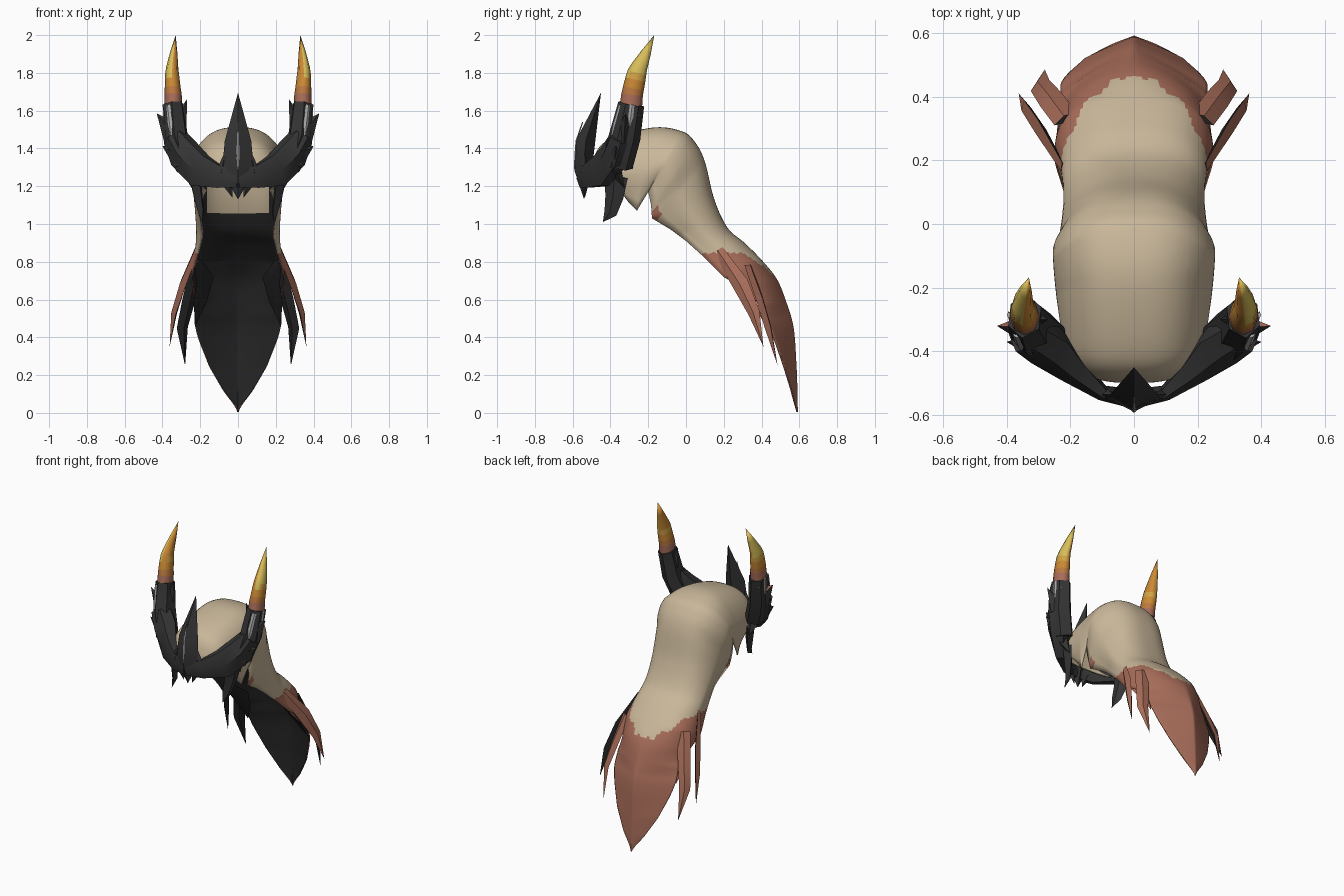
import bpy, bmesh, math
from mathutils import Vector

if "Cube" in bpy.data.objects:
    bpy.data.objects.remove(bpy.data.objects["Cube"])


def material(name, rgb):
    m = bpy.data.materials.new(name)
    m.diffuse_color = (*rgb, 1)
    m.use_nodes = True
    m.node_tree.nodes["Principled BSDF"].inputs["Base Color"].default_value = m.diffuse_color
    return m


TAN = material("tan_hair", (0.58, 0.47, 0.32))
RED = material("red_brown", (0.39, 0.152, 0.10))
BLACK = material("black_armour", (0.035, 0.035, 0.036))
LINER = material("dark_lining", (0.02, 0.02, 0.02))
BURNT = material("burnt_orange_horn", (0.50, 0.19, 0.05))
ORANGE = material("orange_horn", (0.60, 0.25, 0.035))
AMBER = material("amber_horn", (0.64, 0.36, 0.06))
YELLOW = material("yellow_horn", (0.68, 0.51, 0.10))
GREY = material("grey_scratch", (0.40, 0.40, 0.40))


def finish(name, bm, mats, angle, mirror=False):
    me = bpy.data.meshes.new(name)
    bm.to_mesh(me)
    bm.free()
    ob = bpy.data.objects.new(name, me)
    bpy.context.collection.objects.link(ob)
    for m in mats:
        me.materials.append(m)
    bpy.ops.object.select_all(action='DESELECT')
    bpy.context.view_layer.objects.active = ob
    ob.select_set(True)
    bpy.ops.object.shade_smooth_by_angle(angle=math.radians(angle))
    if mirror:
        ob.modifiers.new("mirror", 'MIRROR')
    return ob


def loft(name, pts, n, mats, sides=6, rule=None, mirror=True, angle=35):
    """Tube through (x, y, z, half width, half depth); n is the depth direction."""
    bm = bmesh.new()
    n = Vector(n).normalized()
    pos = [Vector(p[:3]) for p in pts]
    rings = []
    for i, p in enumerate(pts):
        t = (pos[min(i + 1, len(pts) - 1)] - pos[max(i - 1, 0)]).normalized()
        s = t.cross(n).normalized()
        m = s.cross(t)
        ring = []
        for k in range(sides):
            a = math.pi / 2 + 2 * math.pi * k / sides
            ring.append(bm.verts.new(pos[i] + s * p[3] * math.cos(a) + m * p[4] * math.sin(a)))
        rings.append(ring)
    for r, q in zip(rings, rings[1:]):
        for k in range(sides):
            j = (k + 1) % sides
            bm.faces.new((r[k], r[j], q[j], q[k]))
    bm.faces.new(rings[0])
    bm.faces.new(rings[-1])
    bmesh.ops.remove_doubles(bm, verts=bm.verts, dist=0.0005)
    bmesh.ops.recalc_face_normals(bm, faces=bm.faces)
    bm.normal_update()
    if rule:
        for f in bm.faces:
            f.material_index = rule(f)
    return finish(name, bm, mats, angle, mirror)


# Hair shell: centre line y, z / front edge y, z / half width
RINGS = [
    (-.49, 1.24, -.34, 1.18, .205), (-.495, 1.33, -.33, 1.15, .225),
    (-.42, 1.44, -.30, 1.11, .24), (-.18, 1.51, -.26, 1.07, .26),
    (-.02, 1.49, -.20, 1.17, .27), (.05, 1.43, -.185, 1.10, .27),
    (.10, 1.33, -.18, 1.03, .252), (.15, 1.13, -.08, .97, .24),
    (.22, .98, 0, .91, .235), (.31, .90, .10, .82, .24),
    (.40, .81, .20, .72, .25), (.48, .71, .31, .65, .24),
    (.53, .59, .40, .57, .23), (.57, .45, .45, .45, .225),
    (.585, .25, .52, .25, .155), (.59, .12, .56, .12, .08), (.592, .005, .588, .005, .003)]
SUB, COLS = 9, 48


def catmull(a, b, c, d, f):
    return b + .5 * f * (c - a + f * (2 * a - 5 * b + 4 * c - d + f * (3 * (b - c) + d - a)))


def hair_shell():
    bm = bmesh.new()
    grid = []
    last = len(RINGS) - 1
    for i in range(last * SUB + 1):
        j = min(i // SUB, last - 1)
        f = i / SUB - j
        quad = [RINGS[min(max(j + o, 0), last)] for o in (-1, 0, 1, 2)]
        by, bz, _, _, w = [catmull(*v, f) for v in zip(*quad)]
        ey, ez = [a + (b - a) * f for a, b in zip(quad[1][2:4], quad[2][2:4])]
        ridge = min(max((j + f - 10) / 2.5, 0), 1) * .9     # tail becomes a ridged blade
        curl = .2 * min(max((10 - j - f) / 2.5, 0), 1)      # front edge tucks inwards
        row = []
        for k in range(COLS + 1):
            t = k / COLS * 2 - 1
            u, a = abs(t), abs(t) * math.pi / 2
            x = (1 - ridge) * math.sin(a) ** .75 + ridge * u
            x *= 1 - curl * max((u - .72) / .28, 0) ** 1.6
            c = (1 - ridge) * max(math.cos(a), 0) ** .75 + ridge * (1 - u)
            row.append(bm.verts.new((math.copysign(x * w, t),
                                     ey + (by - ey) * c, ez + (bz - ez) * c)))
        grid.append(row)
    for r, q in zip(grid, grid[1:]):
        for k in range(COLS):
            bm.faces.new((r[k], r[k + 1], q[k + 1], q[k]))
    # straight colour breaks on the inside
    for co, no in (((0, 0, 1.06), (0, 0, 1)), ((.17, 0, 0), (1, 0, 0)), ((-.17, 0, 0), (1, 0, 0))):
        bmesh.ops.bisect_plane(bm, geom=bm.verts[:] + bm.edges[:] + bm.faces[:],
                               plane_co=co, plane_no=no)
    for f in bm.faces:
        x, y, z = f.calc_center_median()
        limit = .725 + .16 * min(abs(x) / .25, 1) ** 1.5 + .014 * math.sin(abs(x) * 75)
        tip = -.2 < y < -.14 and z < 1.08
        f.material_index = 1 if z < limit or tip else (2 if z > 1.06 and abs(x) < .17 else 0)
    ob = finish("hair", bm, [TAN, RED, TAN, LINER, LINER, TAN], 50)
    mod = ob.modifiers.new("lining", 'SOLIDIFY')
    mod.thickness = 0.008
    mod.offset = -1
    mod.material_offset = 3


hair_shell()


# Loose locks: red outside, dark on the inward side
def lock(name, pts, inward):
    d = Vector(inward).normalized()
    loft(name, pts, -d, [RED, LINER], 4, lambda f: 1 if f.normal.dot(d) > .1 else 0)


lock("outer_lock", [(.22, .17, .86, .03, .01), (.292, .29, .68, .045, .018),
                    (.338, .36, .53, .032, .016), (.362, .41, .35, 0, 0)], (-1, .25, 0))
lock("middle_lock", [(.215, .33, .78, .04, .012), (.26, .39, .60, .04, .018),
                     (.295, .435, .45, .034, .016), (.28, .485, .25, 0, 0)], (-.5, -.85, 0))
lock("inner_lock", [(.215, .17, .80, .02, .01), (.175, .27, .70, .055, .014),
                    (.20, .35, .59, .04, .012), (.225, .43, .46, 0, 0)], (-.4, -.9, 0))

# Crown: front band, upper sleeves and centre spike
loft("crown_band", [(0, -.55, 1.24, .055, .03), (.10, -.53, 1.25, .068, .025),
                    (.20, -.45, 1.28, .10, .05), (.28, -.375, 1.365, .095, .075),
                    (.335, -.34, 1.46, .065, .07)], (.5, -.85, 0), [BLACK])
loft("horn_sleeve", [(.275, -.365, 1.31, .065, .085), (.325, -.325, 1.46, .064, .085),
                     (.343, -.29, 1.635, .056, .07)], (.1, -1, 0), [BLACK])
loft("centre_spike", [(0, -.54, 1.13, 0, 0), (0, -.545, 1.28, .085, .045),
                      (0, -.53, 1.44, .07, .05), (0, -.45, 1.695, 0, 0)],
     (0, -1, 0), [BLACK], 4, mirror=False)

# Pointed flares on the crown: base, tip, base radius
FLARES = [("lower_flare", (.28, -.385, 1.34), (.40, -.37, 1.412), .08),
          ("upper_flare", (.335, -.33, 1.47), (.43, -.32, 1.585), .07),
          ("inner_flare", (.315, -.30, 1.53), (.27, -.30, 1.66), .045),
          ("front_flare", (.34, -.34, 1.52), (.345, -.355, 1.65), .04),
          ("back_flare", (.25, -.385, 1.30), (.245, -.325, 1.19), .06),
          ("band_tooth", (.06, -.535, 1.23), (.03, -.535, 1.14), .035),
          ("band_barb", (.09, -.535, 1.27), (.065, -.535, 1.39), .03)]
for name, b, t, r in FLARES:
    loft(name, [(*b, r, r * .7), (*t, 0, 0)], (0, -1, 0), [BLACK, RED], 4,
         lambda f: int(name == "upper_flare" and f.normal.y > 0 and f.normal.z > 0))

# Cheek guards
loft("cheek_guard", [(.225, -.37, 1.25, .065, .03), (.21, -.38, 1.14, .05, .024),
                     (.195, -.40, 1.06, .036, .016), (.19, -.44, 1.01, 0, 0)],
     (.95, -.3, 0), [BLACK], 4)


# Horns: banded by height, upper part yellow outside and orange inside
def horn_colour(f):
    z = f.calc_center_median().z
    if z > 1.79:
        return 4 if f.normal.x > .05 else 2
    return sum(z > h for h in (1.69, 1.725, 1.765))


loft("horn", [(.342, -.297, 1.58, .048, .062), (.343, -.285, 1.685, .045, .057),
              (.346, -.278, 1.72, .042, .056), (.348, -.268, 1.765, .039, .054),
              (.349, -.26, 1.80, .036, .051), (.348, -.248, 1.83, .032, .045),
              (.340, -.21, 1.91, .019, .026), (.33, -.168, 2.0, 0, 0)],
     (0, -1, 0), [RED, BURNT, ORANGE, AMBER, YELLOW], 8, horn_colour, angle=60)

# Worn metal scratches
loft("sleeve_scratch", [(.355, -.394, 1.47, .005, .004), (.360, -.380, 1.53, .016, .005),
                        (.371, -.351, 1.63, .013, .005)], (.5, -.87, .15), [GREY], 4)
loft("side_scratch", [(.385, -.30, 1.52, .004, .003), (.391, -.292, 1.57, .014, .005),
                      (.394, -.285, 1.632, .012, .005)], (1, 0, 0), [GREY], 4)
loft("spike_scratch", [(0, -.590, 1.29, .003, .003), (0, -.587, 1.36, .008, .004),
                       (0, -.581, 1.44, .006, .004), (0, -.547, 1.54, .002, .003)],
     (0, -1, 0), [GREY], 4, mirror=False)
